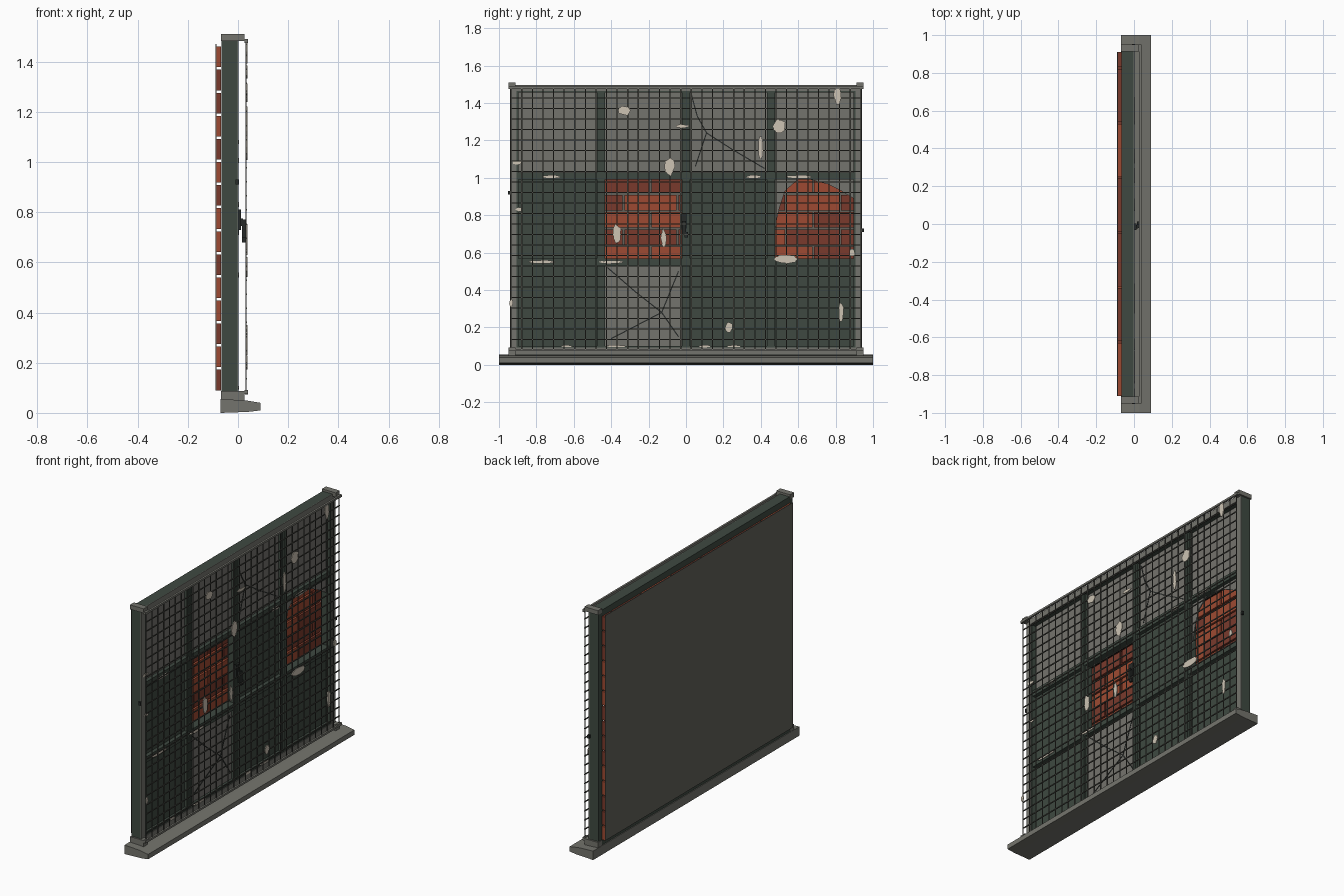
import bpy, bmesh, math, random
from mathutils import Vector

if "Cube" in bpy.data.objects:
    bpy.data.objects.remove(bpy.data.objects["Cube"])
random.seed(4)


def mat(name, rgb):
    m = bpy.data.materials.new(name)
    lin = [((c / 255 + 0.055) / 1.055) ** 2.4 for c in rgb]
    m.diffuse_color = (*lin, 1)
    m.use_nodes = True
    m.node_tree.nodes["Principled BSDF"].inputs["Base Color"].default_value = m.diffuse_color
    return m


GREY = mat("stone_grey", (116, 116, 109))
GLASS = mat("dirty_glass", (116, 115, 109))
GREEN = mat("dark_green_paint", (62, 73, 65))
WIRE = mat("wire_grey", (78, 78, 72))
BRICK = mat("brick_red", (158, 74, 50))
BRICK2 = mat("brick_dark_red", (122, 58, 44))
MORTAR = mat("mortar_grey", (100, 98, 91))
CHIP = mat("chipped_beige", (205, 196, 180))
BLACK = mat("black_iron", (38, 42, 40))


def finish(name, bm, *mats):
    bmesh.ops.recalc_face_normals(bm, faces=bm.faces)
    me = bpy.data.meshes.new(name)
    bm.to_mesh(me)
    bm.free()
    for m in mats:
        me.materials.append(m)
    ob = bpy.data.objects.new(name, me)
    bpy.context.collection.objects.link(ob)
    return ob


def add_box(bm, x, y, z, mi=0):
    """Box from (min, max) pairs."""
    v = [bm.verts.new((a, b, c)) for a in x for b in y for c in z]
    for f in ((0, 1, 3, 2), (4, 6, 7, 5), (0, 4, 5, 1), (2, 3, 7, 6), (0, 2, 6, 4), (1, 5, 7, 3)):
        bm.faces.new([v[i] for i in f]).material_index = mi


def boxes(name, items, *mats):
    bm = bmesh.new()
    for it in items:
        add_box(bm, *it)
    return finish(name, bm, *mats)


def add_plate(bm, pts, x0, x1):
    """Extrude a y/z outline from x0 to x1."""
    f = bm.faces.new([bm.verts.new((x0, y, z)) for y, z in pts])
    r = bmesh.ops.extrude_face_region(bm, geom=[f])
    for v in r["geom"]:
        if isinstance(v, bmesh.types.BMVert):
            v.co.x = x1


# Sloped sill
bm = bmesh.new()
prof = [(-.07, 0), (.04, .004), (.09, .01), (.09, .04), (.03, .05), (-.07, .055)]
f = bm.faces.new([bm.verts.new((x, -1, z)) for x, z in prof])
r = bmesh.ops.extrude_face_region(bm, geom=[f])
bmesh.ops.translate(bm, vec=(0, 2, 0), verts=[v for v in r["geom"] if isinstance(v, bmesh.types.BMVert)])
finish("sill", bm, GREY)

# Outer frame, with a grey face strip on the front
D = (-.065, -.002)
boxes("outer_frame", [
    (D, (-.94, -.895), (.05, 1.497)), (D, (.895, .94), (.05, 1.497)),
    (D, (-.895, .895), (.05, .1)), (D, (-.895, .895), (1.455, 1.497))], GREEN)
S = (-.002, .002)
boxes("frame_face_strips", [
    (S, (-.94, -.905), (.055, 1.497)), (S, (.905, .94), (.055, 1.497)),
    (S, (-.905, .905), (.055, .092)), (S, (-.905, .905), (1.463, 1.497))], GREY)

# Corner caps with small lips that hold the grille
caps = []
for y in ((-.95, -.912), (.912, .95)):
    for z, lip in (((1.483, 1.51), (1.475, 1.49)), ((.05, .088), (.075, .092))):
        caps += [((-.068, .025), y, z), ((.025, .039), y, lip)]
boxes("corner_caps", caps, GREY)

# Mullions and transoms
bars = [((-.055, -.008), (y - .022, y + .022), (.1, 1.455)) for y in (-.455, 0, .455)]
bars += [((-.055, -.005), (-.895, .895), (z - .018, z + .018)) for z in (.55, 1.01)]
bars += [((-.008, 0), (y - .01, y + .01), (.1, 1.455)) for y in (-.455, 0, .455)]
boxes("glazing_bars", bars, GREEN)

# Panes: top row glass, others boarded, one open, one broken
cols = [(-.895, -.477), (-.433, -.022), (.022, .433), (.477, .895)]
rows = [(.1, .532), (.568, .992), (1.028, 1.455)]
P = (-.034, -.028)
boxes("glass_panes", [(P, c, rows[2]) for c in cols] + [(P, cols[1], rows[0])], GLASS)
boxes("boarded_panes", [(P, cols[c], rows[r]) for c, r in
                        ((0, 0), (2, 0), (3, 0), (0, 1), (2, 1))], GREEN)
bm = bmesh.new()
add_plate(bm, [(.477, .74), (.50, .84), (.53, .93), (.60, .992), (.477, .992)], *P)
add_plate(bm, [(.66, .992), (.76, .965), (.83, .93), (.895, .89), (.895, .992)], *P)
finish("broken_glass_shards", bm, GLASS)

# Cracks in the glass
bm = bmesh.new()
for pts in ([(.03, 1.44), (.06, 1.33), (.11, 1.24), (.25, 1.15), (.42, 1.05)], [(.11, 1.24), (.05, 1.06)],
            [(-.42, .52), (-.27, .39), (-.13, .28), (-.4, .14)], [(-.04, .5), (-.13, .28), (-.04, .15)]):
    for a, b in zip(pts, pts[1:]):
        a, b = Vector(a), Vector(b)
        n = (b - a).normalized().orthogonal() * .003
        add_plate(bm, [a + n, b + n, b - n, a - n], -.028, -.026)
finish("glass_cracks", bm, BLACK)

# Brick wall behind with a backing sheet
boxes("wall_backing", [((-.09, -.086), (-.91, .91), (.09, 1.47))], MORTAR)
bricks, n, L = [], 15, .29
h = 1.38 / n
for i in range(n):
    y = -.91 - (L / 2 if i % 2 else 0)
    while y < .91:
        a, b = max(y, -.91), min(y + L - .01, .91)
        if b - a > .01:
            bricks.append(((-.086, -.067), (a, b), (.09 + i * h, .09 + (i + 1) * h - .01),
                           int(random.random() < .45)))
        y += L
boxes("bricks", bricks, BRICK, BRICK2)

# Wire grille standing in front
w, W, H = .003, .935, (.08, 1.482)
wires = []
for i in range(34):
    y = -W + 2 * W * i / 33
    wires.append(((.029, .033), (y - w, y + w), H))
for i in range(26):
    z = H[0] + (H[1] - H[0]) * i / 25
    wires.append(((.031, .036), (-W, W), (z - w, z + w)))
boxes("wire_grille", wires, WIRE)
boxes("grille_rails", [((.027, .039), (-W, W), (z - .006, z + .006)) for z in H], GREY)

# Window catch: plate, pivot, lever
boxes("window_catch", [
    ((0, .012), (-.032, .002), (.73, .81)), ((.012, .02), (-.024, -.004), (.745, .775)),
    ((.016, .029), (-.022, .0), (.70, .77)), ((.016, .029), (-.008, .012), (.68, .71))], BLACK)

# Hinge knuckles on the jamb sides
boxes("hinge_knuckles", [((-.01, .004), (.94, .952), (.71, .73)),
                         ((-.01, .004), (-.952, -.94), (.91, .93))], BLACK)

# Chipped beige flakes: y, z, width, height
flakes = [(-.33, 1.36, .08, .05), (-.02, 1.275, .08, .02), (-.09, 1.06, .06, .1), (.5, 1.275, .07, .07),
          (.4, 1.16, .03, .12), (.81, 1.44, .04, .09), (-.37, .7, .05, .1), (-.12, .68, .03, .1),
          (.23, .2, .04, .06), (.83, .28, .03, .1), (.53, .565, .12, .05), (.89, .6, .03, .04),
          (-.72, 1.005, .11, .02), (.36, 1.005, .09, .02), (.61, 1.005, .15, .02), (-.77, .55, .14, .02),
          (-.4, .55, .14, .02), (-.9, 1.08, .06, .02), (-.89, .83, .04, .02), (-.935, .33, .02, .04),
          (-.64, .1, .06, .012), (-.38, .1, .12, .012), (.1, .1, .07, .012), (.26, .1, .08, .012)]
bm = bmesh.new()
for y, z, fw, fh in flakes:
    x = .036 if fh > .02 or z > 1.2 else .002
    pts = []
    for k in range(10):
        t, s = k * math.tau / 10, random.uniform(.8, 1.12) / 2
        pts.append((y + fw * s * math.cos(t), z + fh * s * math.sin(t)))
    add_plate(bm, pts, x - .003, x + .002)
finish("chipped_flakes", bm, CHIP)
